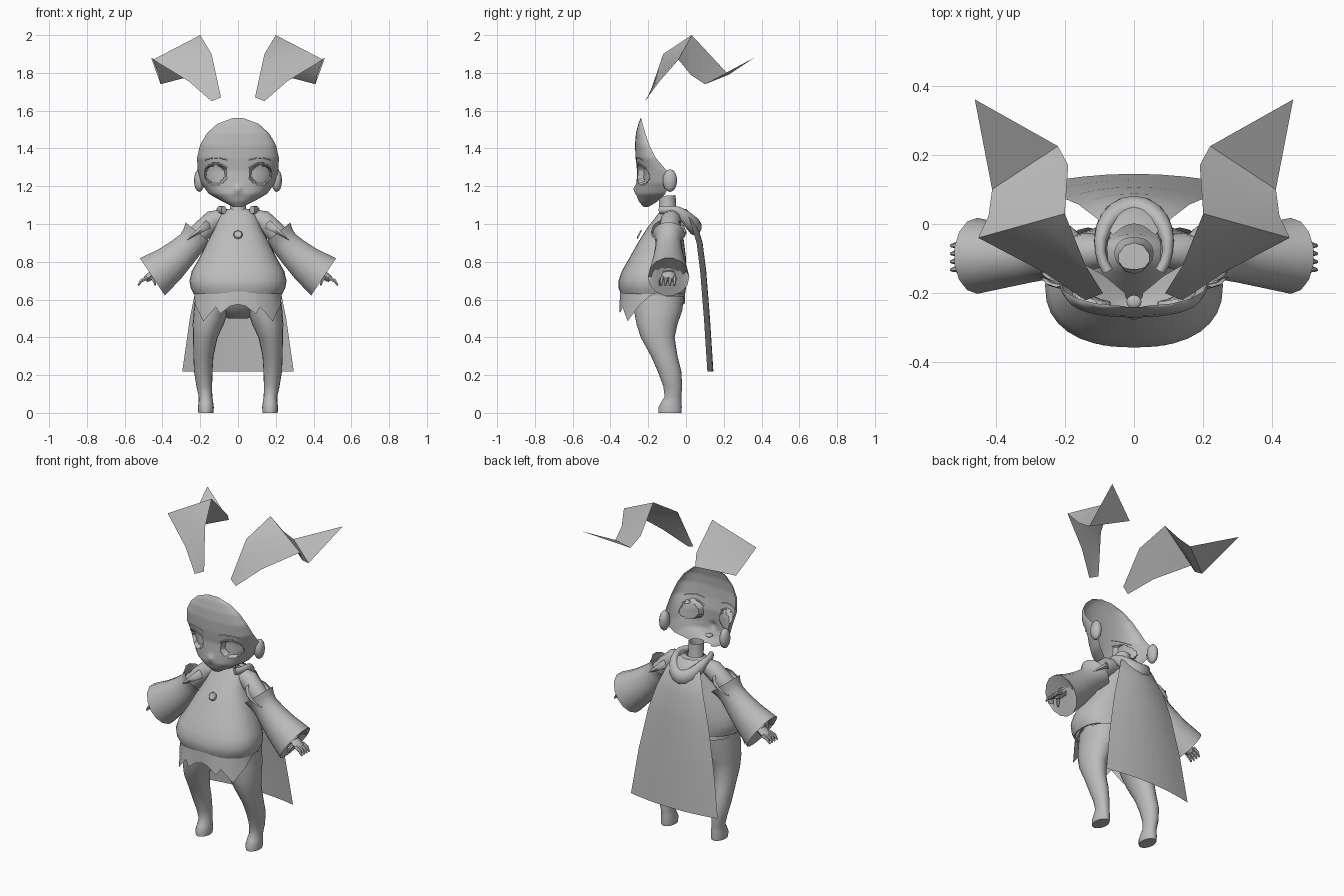
import bpy, bmesh, math
from mathutils import Vector, Matrix

if "Cube" in bpy.data.objects:
    bpy.data.objects.remove(bpy.data.objects["Cube"])

grey = bpy.data.materials.new("plain grey")
grey.use_nodes = True
grey.diffuse_color = (0.5, 0.5, 0.5, 1)
grey.node_tree.nodes["Principled BSDF"].inputs["Base Color"].default_value = (0.5, 0.5, 0.5, 1)


def finish(name, bm, angle=50, mirror=False):
    bmesh.ops.recalc_face_normals(bm, faces=bm.faces)
    me = bpy.data.meshes.new(name)
    bm.to_mesh(me)
    bm.free()
    me.materials.append(grey)
    me.shade_smooth()
    me.set_sharp_from_angle(angle=math.radians(angle))
    ob = bpy.data.objects.new(name, me)
    bpy.context.collection.objects.link(ob)
    if mirror:
        ob.modifiers.new("both sides", "MIRROR")
        ob.modifiers["both sides"].use_mirror_merge = False
    return ob


def skin(bm, rows, closed=False, caps=(False, False)):
    """Bridge rows of points with quads."""
    vs = [[bm.verts.new(p) for p in row] for row in rows]
    n = len(vs[0])
    for a, b in zip(vs, vs[1:]):
        for i in range(n if closed else n - 1):
            j = (i + 1) % n
            bm.faces.new((a[i], a[j], b[j], b[i]))
    for cap, ring in zip(caps, (vs[0], vs[-1])):
        if cap:
            bm.faces.new(ring)
    return vs


def stack(name, rings, n=24, power=1.0, caps=(False, True), mirror=False):
    """Body form from rings of (z, front, back, inner x, outer x)."""
    rows = []
    for z, f, b, x0, x1 in rings:
        row = []
        for i in range(n):
            c, s = math.cos(i * math.tau / n), math.sin(i * math.tau / n)
            c, s = (math.copysign(abs(k) ** power, k) for k in (c, s))
            row.append(((x0 + x1) / 2 + c * (x1 - x0) / 2, (f + b) / 2 + s * (b - f) / 2, z))
        rows.append(row)
    bm = bmesh.new()
    skin(bm, rows, True, caps)
    return finish(name, bm, mirror=mirror)


def tube(name, path, radii, n=10, ref=(0, 1, 0), caps=(True, True), mirror=False, wide=1.0):
    pts = [Vector(p) for p in path]
    rows = []
    for k, (p, r) in enumerate(zip(pts, radii)):
        t = (pts[min(k + 1, len(pts) - 1)] - pts[max(k - 1, 0)]).normalized()
        v = t.cross(Vector(ref)).normalized()
        u = v.cross(t)
        rows.append([p + u * (r * wide * math.cos(i * math.tau / n)) + v * (r * math.sin(i * math.tau / n))
                     for i in range(n)])
    bm = bmesh.new()
    skin(bm, rows, True, caps)
    return finish(name, bm, mirror=mirror)


def ball(name, centre, size, mirror=False):
    bm = bmesh.new()
    bmesh.ops.create_uvsphere(bm, u_segments=12, v_segments=8, radius=1,
                              matrix=Matrix.Translation(centre) @ Matrix.Diagonal((*size, 1)))
    return finish(name, bm, mirror=mirror)


# Face shell, open at the back: (z, half width, front y, edge y)
HEAD = [(1.09, .025, -.225, -.20), (1.12, .085, -.25, -.15), (1.16, .155, -.265, -.11),
        (1.22, .198, -.262, -.08), (1.28, .213, -.258, -.10), (1.35, .217, -.267, -.16),
        (1.42, .20, -.27, -.195), (1.48, .165, -.265, -.215), (1.53, .11, -.253, -.23), (1.56, .03, -.24, -.237)]


def head_at(z):
    for a, b in zip(HEAD, HEAD[1:]):
        if z <= b[0] + 1e-6:
            k = (z - a[0]) / (b[0] - a[0])
            return [p + (q - p) * k for p, q in zip(a[1:], b[1:])]


def face_y(x, z):
    w, f, e = head_at(z)
    u = min(1, math.asin(min(1, abs(x) / w)) * 2 / math.pi)
    nose = .014 * math.exp(-(x / .02) ** 2 - ((z - 1.185) / .02) ** 2)
    return f + (e - f) * u ** 2.2 - nose


rows = []
for k in range(49):
    z = 1.09 + k * .47 / 48
    w = head_at(z)[0]
    row = []
    for i in range(-32, 33):
        x = w * math.sin(i / 32 * math.pi / 2)
        inside = ((abs(x) - .118) / .056) ** 2 + ((z - 1.265) / .052) ** 2 < 1
        row.append((x, face_y(x, z) + (.03 if inside else 0), z))
    rows.append(row)
bm = bmesh.new()
skin(bm, rows)
finish("face", bm)

# Eyelids and brows laid on the face
for name, z0, rise, r in (("upper_eyelid", 1.285, .035, .005), ("eyebrow", 1.335, .015, .003)):
    path = []
    for i in range(9):
        x = .058 + i * .0145
        z = z0 + rise * math.sin(math.pi * (i + 1) / 10)
        path.append((x, face_y(x, z), z))
    tube(name, path, [r] * 9, 6, (0, 0, 1), mirror=True)
ball("mouth", (0, -.225, 1.14), (.022, .02, .01))
ball("side_ear", (.205, -.085, 1.23), (.028, .038, .06), True)
tube("neck", [(0, -.1, 1.0), (0, -.095, 1.06), (0, -.1, 1.15)], [.07, .045, .045], 10, caps=(False, False))

# Long folded ears: inner and outer edges of each sheet
INNER = [(.09, -.20, 1.67), (.14, -.12, 1.90), (.20, .03, 2.0), (.19, .17, 1.85), (.22, .225, 1.79), (.46, .36, 1.88)]
OUTER = [(.14, -.22, 1.65), (.26, -.14, 1.755), (.45, -.04, 1.87), (.42, .025, 1.79), (.41, .10, 1.74), (.46, .36, 1.88)]
rows = [[Vector(a).lerp(Vector(b), t / 4) for t in range(5)] for a, b in zip(INNER, OUTER)]
bm = bmesh.new()
skin(bm, rows)
bmesh.ops.remove_doubles(bm, verts=bm.verts, dist=.0001)
finish("long_ear", bm, 40, True)

# Tunic and hips
stack("tunic", [(z, f, b, -w, w) for z, f, b, w in (
    (1.08, -.13, -.04, .055), (1.05, -.15, -.03, .095), (.98, -.205, -.02, .122), (.9, -.255, -.01, .165),
    (.82, -.30, 0, .205), (.75, -.34, .0, .245), (.70, -.357, .0, .257), (.66, -.357, .0, .25),
    (.63, -.345, -.005, .235), (.635, -.31, -.03, .21))], 32, .85)
stack("hips", [(z, f, b, -w, w) for z, f, b, w in (
    (.65, -.29, -.01, .225), (.58, -.27, -.01, .22), (.535, -.22, -.04, .13), (.50, -.18, -.08, .05))])

# Pointed hem: (angle, lower z, flare)
HEM = [(-90, .575, 1.0), (-80, .565, 1.03), (-68, .525, 1.08), (-61, .56, 1.05), (-44, .485, 1.1), (-22, .57, 1.05),
       (0, .63, 1), (20, .62, 1), (48, .50, 1.12), (66, .575, 1.02), (90, .58, 1)]
hem = HEM + [(180 - a, z, k) for a, z, k in HEM[-2:0:-1]]
rows = [[], [], []]
for a, z, k in hem:
    c, s = math.cos(math.radians(a)), math.sin(math.radians(a))
    for row, zz, kk in zip(rows, (.645, (.645 + z) / 2, z), (1, (1 + k) / 2, k)):
        row.append((.232 * kk * c, -.178 + .172 * kk * s, zz))
bm = bmesh.new()
skin(bm, rows, True)
finish("pointed_hem", bm, 40)

# Chest jewel
bm = bmesh.new()
bmesh.ops.create_cone(bm, cap_ends=True, segments=8, radius1=.026, radius2=.02, depth=.008,
                      matrix=Matrix.Translation((0, -.248, .945)) @ Matrix.Rotation(math.radians(63), 4, "X"))
finish("chest_jewel", bm, 30)

# Legs with feet
stack("leg", [(.62, -.28, -.01, .04, .225), (.54, -.275, -.02, .05, .235), (.47, -.262, -.045, .075, .24),
              (.4, -.24, -.06, .108, .238), (.3, -.185, -.045, .13, .236), (.22, -.15, -.025, .135, .233),
              (.14, -.12, -.02, .137, .22), (.085, -.113, -.025, .136, .208), (.06, -.13, -.025, .132, .208),
              (.03, -.145, -.022, .128, .212), (0, -.145, -.025, .13, .21)], 20, mirror=True)

# Arms, detached sleeves and hands
Y = -.092
tube("upper_arm", [(.07, -.075, 1.04), (.13, -.08, 1.02), (.2, Y, .955), (.30, Y, .86), (.45, Y, .735)],
     [.04, .055, .055, .045, .03], 12, mirror=True)
tube("sleeve", [(.205, Y, .95), (.225, Y, .925), (.25, Y, .895), (.30, Y, .845), (.36, Y, .79), (.453, Y, .72), (.42, Y, .75), (.33, Y, .83)],
     [.095, .082, .076, .086, .1, .122, .095, .05], 14, caps=(False, True), mirror=True, wide=.9)
bm_rim = [(.20, Y, .955), (.225, Y, .962), (.245, Y, .965)]
tube("sleeve_rim", [(.21, Y, .945), (.215, Y, .955), (.225, Y, .965)], [.085, .095, .09], 14,
     caps=(False, False), mirror=True)
tube("palm", [(.43, Y, .75), (.465, Y, .722), (.49, Y, .705)], [.018, .022, .016], 8, mirror=True, wide=1.7)
for i in range(4):
    y = Y - .033 + i * .022
    tube("finger", [(.48, y, .715), (.512, y * 1.04, .70), (.528, y * 1.06, .675)], [.011, .01, .005], 6, mirror=True)
tube("thumb", [(.455, Y - .025, .72), (.442, Y - .042, .70), (.438, Y - .045, .675)], [.012, .011, .005], 6, mirror=True)

# Cowl around the neck, sagging at the back
path, radii = [], []
for i in range(17):
    a = math.radians(-40 + i * 260 / 16)
    back = max(0, math.sin(a))
    path.append((.098 * math.cos(a), -.065 + .112 * math.sin(a), 1.075 - .09 * back ** 1.5))
    radii.append(.016 + .02 * back)
tube("cowl", path, radii, 10, (0, 0, 1), wide=1.3)

# Cape
CAPE = [(1.08, .0, .06), (1.03, .05, .11), (.9, .088, .16), (.75, .107, .205), (.5, .127, .255), (.22, .145, .295)]
bm = bmesh.new()
skin(bm, [[(w * u / 4, y - .032 * (u / 4) ** 2, z) for u in range(-4, 5)] for z, y, w in CAPE])
finish("cape", bm)
